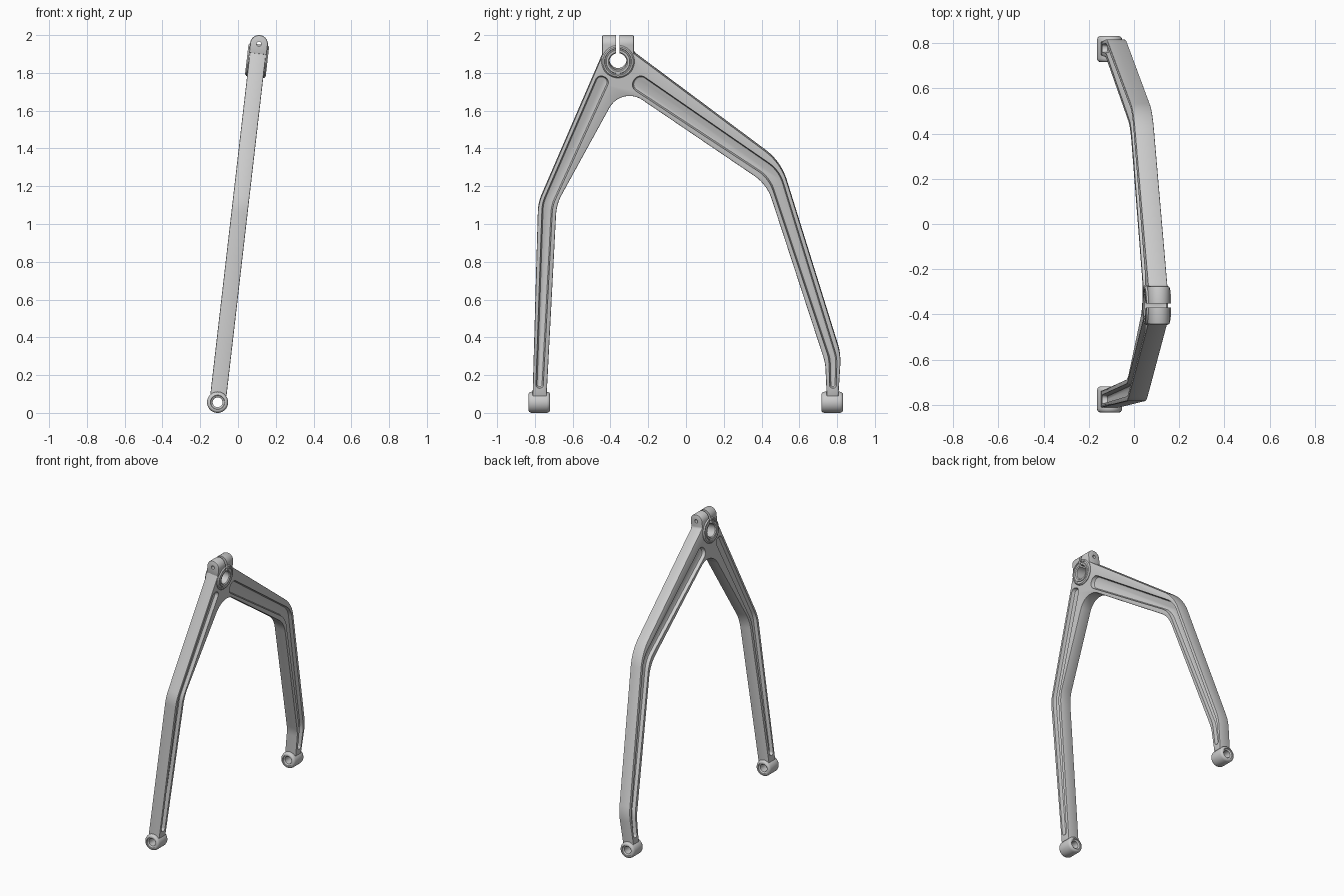
import bpy, bmesh, math
from mathutils import Vector, Matrix

if "Cube" in bpy.data.objects:
    bpy.data.objects.remove(bpy.data.objects["Cube"])

# The fork lies in a leaning plane: local x = thickness, local z runs up the plane
TILT = math.atan(0.1155)
PLACE = Matrix.Translation((-0.108, 0, 0.056)) @ Matrix.Rotation(TILT, 4, 'Y')
HALF = 0.043


def loc(z):
    return (z - 0.056) / math.cos(TILT)


def fillet(pts, n=10):
    """Closed polygon of (a, b, radius) -> rounded outline."""
    out = []
    for i, (a, b, r) in enumerate(pts):
        p = Vector((a, b))
        d0 = (Vector(pts[i - 1][:2]) - p).normalized()
        d1 = (Vector(pts[(i + 1) % len(pts)][:2]) - p).normalized()
        if r <= 0:
            out.append(p)
            continue
        half = d0.angle(d1) / 2
        c = p + (d0 + d1).normalized() * (r / math.sin(half))
        s = p + d0 * (r / math.tan(half)) - c
        e = p + d1 * (r / math.tan(half)) - c
        turn = math.pi - 2 * half
        for k in range(n + 1):
            t = k / n
            out.append(c + (s * math.sin((1 - t) * turn) + e * math.sin(t * turn)) / math.sin(turn))
    return out


def loft(name, rings, closed=False):
    """Skin rings of equal point count; cap the ends unless closed."""
    bm = bmesh.new()
    vs = [[bm.verts.new(p) for p in ring] for ring in rings]
    n = len(rings[0])
    for j in range(len(vs) if closed else len(vs) - 1):
        a, b = vs[j], vs[(j + 1) % len(vs)]
        for i in range(n):
            bm.faces.new((a[i], a[(i + 1) % n], b[(i + 1) % n], b[i]))
    if not closed:
        bm.faces.new(vs[0])
        bm.faces.new(vs[-1])
    bmesh.ops.recalc_face_normals(bm, faces=bm.faces)
    me = bpy.data.meshes.new(name)
    bm.to_mesh(me)
    bm.free()
    ob = bpy.data.objects.new(name, me)
    bpy.context.collection.objects.link(ob)
    ob.matrix_world = PLACE
    return ob


def lathe(name, profile, centre, axis, n=48, closed=True):
    """Revolve (radius, offset) points about the local x or y axis."""
    rings = []
    for r, t in profile:
        ring = []
        for k in range(n):
            u, w = r * math.cos(math.tau * k / n), r * math.sin(math.tau * k / n)
            ring.append(Vector(centre) + Vector((t, u, w) if axis == 'X' else (u, t, w)))
        rings.append(ring)
    return loft(name, rings, closed)


def bevel_caps(ob, axis, width):
    """Round the rim of both flat caps."""
    bm = bmesh.new()
    bm.from_mesh(ob.data)
    bm.normal_update()
    caps = [f for f in bm.faces if abs(f.normal[axis]) > 0.99 and len(f.verts) > 4]
    edges = list({e for f in caps for e in f.edges})
    bmesh.ops.bevel(bm, geom=edges, offset=width, segments=2, profile=0.5, affect='EDGES')
    bm.to_mesh(ob.data)
    bm.free()


def cut(ob, cutters):
    for c in cutters:
        m = ob.modifiers.new("cut", 'BOOLEAN')
        m.operation, m.solver, m.object = 'DIFFERENCE', 'EXACT', c
    dg = bpy.context.evaluated_depsgraph_get()
    me = bpy.data.meshes.new_from_object(ob.evaluated_get(dg))
    ob.modifiers.clear()
    ob.data = me


def pocket(name, stations, side):
    """Rounded, sloping groove following a leg: stations are (y, z, half width)."""
    pts = [Vector((y, loc(z))) for y, z, _ in stations]
    rings = []
    for x, grow in ((0.07, 0.004), (0.027, -0.003), (0.020, -0.007), (0.017, -0.014)):
        left, right = [], []
        for i, p in enumerate(pts):
            dirs = [(pts[j + 1] - pts[j]).normalized() for j in (i - 1, i) if 0 <= j < len(pts) - 1]
            d = sum(dirs, Vector((0, 0))).normalized()
            h = stations[i][2] + grow
            q = p
            if len(dirs) == 1:
                r = h * 0.9
                q = p + d * (grow if i else -grow)
            else:
                r = 0.2
            nrm = Vector((-d.y, d.x)) * h
            left.append((*(q + nrm), r))
            right.append((*(q - nrm), r))
        rings.append([(x * side, a, b) for a, b in fillet(left + right[::-1])])
    return loft(name, rings)


# Main forked body outline: outer edge up, over the head, down, then the inner arch
outline = [(-0.812, 0.094, 0), (-0.783, 1.11, 0.26), (-0.44, 1.905, 0.03), (-0.44, 1.945, 0),
           (-0.275, 1.945, 0), (-0.275, 1.907, 0.02), (0.503, 1.328, 0.32), (0.82, 0.31, 0.3),
           (0.807, 0.094, 0), (0.745, 0.094, 0), (0.737, 0.27, 0.25), (0.428, 1.214, 0.235),
           (-0.3415, 1.736, 0.12), (-0.685, 1.11, 0.26), (-0.738, 0.094, 0)]
shape = fillet([(y, loc(z), r) for y, z, r in outline])
body = loft("fork_body", [[(x, a, b) for a, b in shape] for x in (-HALF, HALF)])
bevel_caps(body, 0, 0.005)

# Clamp lug on top, round across its thickness
HY = -0.36
lz = loc(1.953)
lug_shape = [(0.047 * math.cos(t), lz + 0.047 * math.sin(t))
             for t in (math.pi * k / 24 for k in range(25))]
lug_shape += [(-0.047, loc(1.9)), (0.047, loc(1.9))]
lug = loft("clamp_lug", [[(a, y, b) for a, b in lug_shape] for y in (-0.445, -0.275)])
bevel_caps(lug, 1, 0.008)

# Raised pivot boss with a ringed face and bore
half = [(0.045, 0.049), (0.051, 0.055), (0.062, 0.055), (0.064, 0.051), (0.070, 0.051),
        (0.072, 0.055), (0.080, 0.055), (0.087, 0.047)]
boss = lathe("pivot_boss", half + [(r, -t) for r, t in half[::-1]], (0, HY, loc(1.865)), 'X')

# Cutters: leg grooves on both faces, bore, clamp slit, bolt hole
legs = {"left": [(-0.776, 0.135, 0.020), (-0.734, 1.108, 0.029), (-0.433, 1.785, 0.036)],
        "right": [(0.778, 0.135, 0.018), (0.778, 0.295, 0.022),
                  (0.467, 1.268, 0.036), (-0.275, 1.768, 0.045)]}
grooves = [pocket(n + "_groove_cutter", st, s) for n, st in legs.items() for s in (1, -1)]
bore = lathe("bore_cutter", [(0.047, -0.1), (0.047, 0.1)], (0, HY, loc(1.865)), 'X', closed=False)
slit = loft("slit_cutter", [[(x, y, loc(z)) for y, z in
            ((-0.37, 1.866), (-0.351, 1.866), (-0.351, 2.05), (-0.37, 2.05))] for x in (-0.1, 0.1)])
bolt = lathe("bolt_cutter", [(0.012, -0.6), (0.012, -0.1)], (0, 0, lz), 'Y', 24, False)

bpy.context.view_layer.update()
cut(body, grooves + [bore, slit, bolt])
cut(lug, [bore, slit, bolt])
cut(boss, [slit])
for c in grooves + [bore, slit, bolt]:
    bpy.data.objects.remove(c)

# Foot bushings: rounded sleeves with countersunk bores
parts = [body, lug, boss]
half = [(0.026, 0.046), (0.030, 0.050), (0.036, 0.052), (0.038, 0.057), (0.044, 0.057),
        (0.050, 0.054), (0.054, 0.048), (0.056, 0.040)]
for name, y in (("left_foot_bushing", -0.777), ("right_foot_bushing", 0.774)):
    parts.append(lathe(name, half + [(r, -t) for r, t in half[::-1]], (0, y, 0), 'Y'))

# Smooth shading with crisp edges
for ob in parts:
    bpy.ops.object.select_all(action='DESELECT')
    ob.select_set(True)
    bpy.context.view_layer.objects.active = ob
    bpy.ops.object.shade_smooth_by_angle(angle=math.radians(32))
